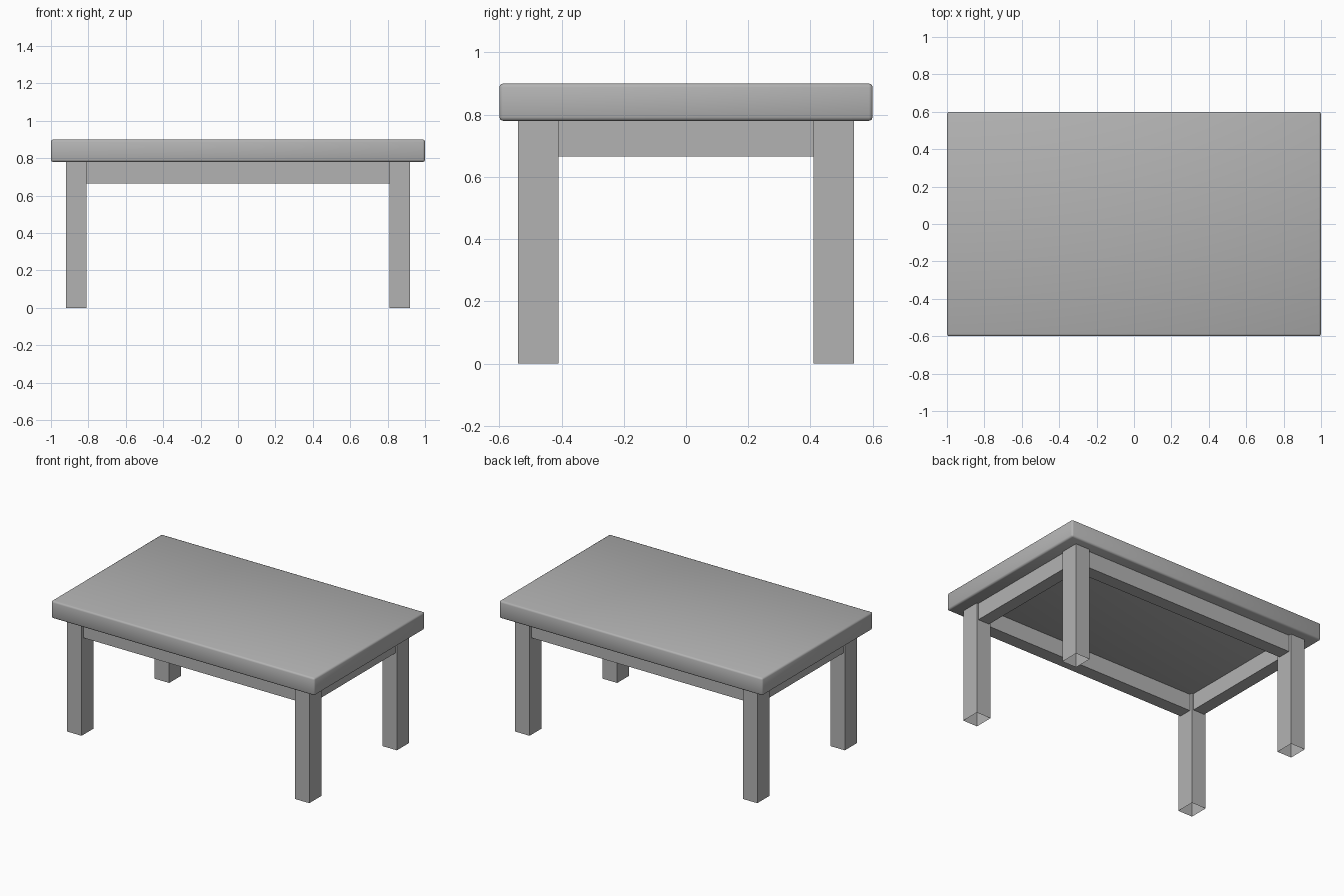
import bpy
import bmesh

cube = bpy.data.objects.get("Cube")
if cube:
    bpy.data.objects.remove(cube, do_unlink=True)

grey = bpy.data.materials.new("plain_grey")
grey.use_nodes = True
COLOUR = (0.45, 0.45, 0.45, 1)
grey.diffuse_color = COLOUR
grey.node_tree.nodes["Principled BSDF"].inputs["Base Color"].default_value = COLOUR


def box(name, x, y, z, open_bottom=False):
    """Box spanning the given (min, max) ranges."""
    bm = bmesh.new()
    bmesh.ops.create_cube(bm, size=1)
    for v in bm.verts:
        v.co = [r[0] if c < 0 else r[1] for c, r in zip(v.co, (x, y, z))]
    if open_bottom:
        bm.normal_update()
        bmesh.ops.delete(bm, geom=[f for f in bm.faces if f.normal.z < -0.5],
                         context='FACES_ONLY')
    mesh = bpy.data.meshes.new(name)
    bm.to_mesh(mesh)
    bm.free()
    mesh.materials.append(grey)
    obj = bpy.data.objects.new(name, mesh)
    bpy.context.collection.objects.link(obj)
    return obj


def span(side, inner, outer):
    return sorted((side * inner, side * outer))


UNDER, TOP = 0.78, 0.9
APRON_Z = (0.665, UNDER)

# Tabletop with softly shaded, bevelled edges
top = box("tabletop", (-1, 1), (-0.6, 0.6), (UNDER, TOP))
bevel = top.modifiers.new("edge_bevel", 'BEVEL')
bevel.width = 0.012
bevel.segments = 2
for face in top.data.polygons:
    face.use_smooth = True

# Legs, hollow and open at the foot
for sx, side in ((-1, "right"), (1, "left")):
    for sy, end in ((-1, "front"), (1, "back")):
        box(f"{end}_{side}_leg", span(sx, 0.81, 0.92), span(sy, 0.41, 0.54),
            (0, UNDER), open_bottom=True)

# Aprons between the legs, set slightly back from their faces
for s, end, side in ((-1, "front", "right"), (1, "back", "left")):
    box(f"{end}_apron", (-0.81, 0.81), span(s, 0.43, 0.52), APRON_Z)
    box(f"{side}_apron", span(s, 0.822, 0.908), (-0.41, 0.41), APRON_Z)
